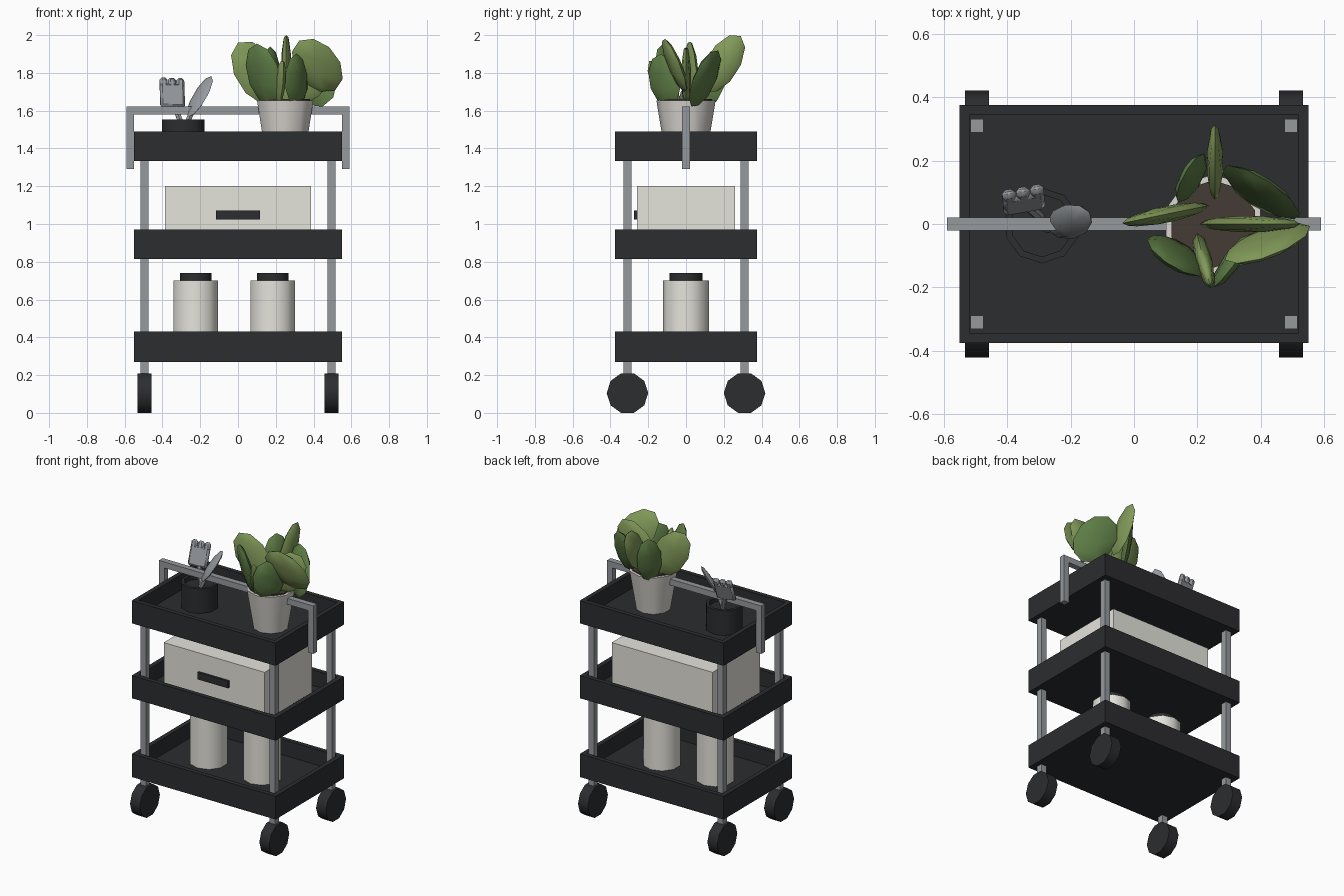
import bpy, bmesh, math
from mathutils import Vector, Matrix

if "Cube" in bpy.data.objects:
    bpy.data.objects.remove(bpy.data.objects["Cube"])


def material(name, r, g, b):
    m = bpy.data.materials.new(name)
    m.diffuse_color = (r, g, b, 1)
    m.use_nodes = True
    m.node_tree.nodes["Principled BSDF"].inputs["Base Color"].default_value = m.diffuse_color
    return m


DARK = material("charcoal", 0.025, 0.026, 0.029)
METAL = material("metal", 0.30, 0.32, 0.34)
CREAM = material("cream", 0.78, 0.77, 0.71)
POT = material("pot_clay", 0.72, 0.69, 0.65)
SOIL = material("soil", 0.06, 0.045, 0.035)
GREEN = material("leaf_dark", 0.11, 0.20, 0.06)
LIME = material("leaf_light", 0.22, 0.32, 0.10)


def finish(bm, name, mat):
    bmesh.ops.recalc_face_normals(bm, faces=bm.faces)
    me = bpy.data.meshes.new(name)
    bm.to_mesh(me)
    bm.free()
    me.materials.append(mat)
    ob = bpy.data.objects.new(name, me)
    bpy.context.collection.objects.link(ob)
    return ob


def box(name, lo, hi, mat):
    lo, hi = Vector(lo), Vector(hi)
    bm = bmesh.new()
    bmesh.ops.create_cube(bm, size=1, matrix=Matrix.Translation((lo + hi) / 2)
                          @ Matrix.Diagonal((*(hi - lo), 1)))
    return finish(bm, name, mat)


def rod(name, a, b, r1, r2, mat, n=10):
    """Cylinder or cone frustum from a to b."""
    a, b = Vector(a), Vector(b)
    d = b - a
    bm = bmesh.new()
    rot = Vector((0, 0, 1)).rotation_difference(d).to_matrix().to_4x4()
    bmesh.ops.create_cone(bm, cap_ends=True, segments=n, radius1=r1, radius2=r2, depth=d.length,
                          matrix=Matrix.Translation((a + b) / 2) @ rot)
    return finish(bm, name, mat)


def hollow_top(ob, rim, depth):
    """Sink the top face, leaving a rim."""
    bm = bmesh.new()
    bm.from_mesh(ob.data)
    bm.normal_update()
    top = [max(bm.faces, key=lambda f: f.calc_center_median().z + f.normal.z)]
    bmesh.ops.inset_region(bm, faces=top, thickness=rim, use_even_offset=True)
    ret = bmesh.ops.extrude_face_region(bm, geom=top)
    verts = [v for v in ret["geom"] if isinstance(v, bmesh.types.BMVert)]
    bmesh.ops.translate(bm, verts=verts, vec=(0, 0, -depth))
    bmesh.ops.delete(bm, geom=[f for f in top if f.is_valid], context="FACES_ONLY")
    bmesh.ops.recalc_face_normals(bm, faces=bm.faces)
    bm.to_mesh(ob.data)
    bm.free()


def blade(name, centre, long_half, wide_half, thin, mat):
    """Flattened low-poly ellipsoid set by its half-axis vectors."""
    L, W = Vector(long_half), Vector(wide_half)
    T = L.cross(W).normalized() * thin
    M = Matrix((W, T, L)).transposed().to_4x4()
    M.translation = centre
    bm = bmesh.new()
    bmesh.ops.create_uvsphere(bm, u_segments=8, v_segments=5, radius=1, matrix=M)
    return finish(bm, name, mat)


# trays
for name, z0, z1 in (("bottom_tray", 0.27, 0.43), ("middle_tray", 0.815, 0.972), ("top_tray", 1.333, 1.49)):
    hollow_top(box(name, (-0.55, -0.375, z0), (0.55, 0.375, z1), DARK), 0.032, 0.107)

# corner posts and wheels
for sx in (-1, 1):
    for sy in (-1, 1):
        x, y = sx * 0.495, sy * 0.31
        box("corner_post", (x - 0.021, y - 0.021, 0.18), (x + 0.021, y + 0.021, 1.395), METAL)
        w = rod("wheel", (0, 0, -0.0375), (0, 0, 0.0375), 0.11, 0.11, DARK)
        w.rotation_euler = (0, math.pi / 2, 0)
        w.location = (x, y, 0.1046)

# push handle
box("handle_bar", (-0.59, -0.02, 1.58), (0.59, 0.02, 1.622), METAL)
for s in (-1, 1):
    box("handle_upright", (s * 0.57 - 0.02, -0.02, 1.29), (s * 0.57 + 0.02, 0.02, 1.60), METAL)

# storage box
box("storage_box", (-0.386, -0.26, 0.865), (0.386, 0.26, 1.20), CREAM)
box("box_pull", (-0.116, -0.275, 1.023), (0.116, -0.255, 1.072), DARK)

# jars
for x in (-0.224, 0.184):
    rod("jar", (x, 0, 0.323), (x, 0, 0.70), 0.123, 0.123, CREAM)
    rod("jar_lid", (x, 0, 0.695), (x, 0, 0.74), 0.088, 0.088, DARK)

# tool cup
hollow_top(rod("tool_cup", (-0.29, -0.005, 1.383), (-0.29, -0.005, 1.553), 0.119, 0.119, DARK), 0.02, 0.03)

# hand fork: palm with three tines, leaning back
rod("fork_handle", (-0.27, 0.0, 1.44), (-0.335, 0.055, 1.63), 0.016, 0.016, METAL, 6)
fork = [box("fork_palm", (-0.066, -0.016, -0.078), (0.066, 0.016, 0.055), METAL)]
for i in (-1, 0, 1):
    fork.append(box("fork_tine", (i * 0.045 - 0.021, -0.016, 0.03), (i * 0.045 + 0.021, 0.016, 0.088), METAL))
for ob in fork:
    ob.location = (-0.348, 0.075, 1.69)
    ob.rotation_euler = (-0.36, 0.03, 0.17)
    ob.modifiers.new("soft_edges", "BEVEL").width = 0.012

# trowel
rod("trowel_handle", (-0.31, -0.02, 1.44), (-0.22, 0.0, 1.65), 0.016, 0.016, METAL, 6)
blade("trowel_blade", (-0.203, 0.007, 1.675), (0.062, 0.03, 0.108), (0.034, -0.046, -0.01), 0.018, METAL)

# plant pot
rod("plant_pot", (0.25, 0, 1.383), (0.25, 0, 1.655), 0.112, 0.157, POT)
rod("soil", (0.25, 0, 1.62), (0.25, 0, 1.663), 0.138, 0.138, SOIL)

# leaves: centre, half length, half width
leaves = [
    ((0.10, 0.03, 1.80), (-0.10, -0.02, 0.16), (0.095, 0.02, 0.06), LIME),
    ((0.365, 0.0, 1.78), (0.12, 0.0, 0.15), (0.105, 0.0, -0.06), LIME),
    ((0.42, -0.06, 1.84), (-0.02, -0.05, 0.14), (0.135, 0.04, -0.03), LIME),
    ((0.40, 0.10, 1.77), (0.03, 0.03, 0.14), (0.12, -0.08, -0.06), GREEN),
    ((0.255, 0.195, 1.85), (0.0, 0.095, 0.145), (0.0, 0.07, -0.055), LIME),
    ((0.18, 0.145, 1.78), (-0.01, 0.03, 0.16), (0.046, 0.072, 0.0), GREEN),
    ((0.135, -0.10, 1.79), (-0.035, -0.02, 0.165), (0.088, -0.062, 0.0), GREEN),
    ((0.22, -0.115, 1.73), (0.01, -0.04, 0.135), (0.02, -0.08, 0.04), LIME),
    ((0.31, -0.115, 1.76), (0.0, -0.02, 0.14), (0.061, 0.082, 0.0), GREEN),
]
for c, L, W, m in leaves:
    blade("leaf", c, L, W, 0.027, m)

# smooth round parts, keep hard edges
for ob in bpy.context.collection.objects:
    ob.select_set(True)
    bpy.context.view_layer.objects.active = ob
bpy.ops.object.shade_smooth_by_angle(angle=math.radians(45))
